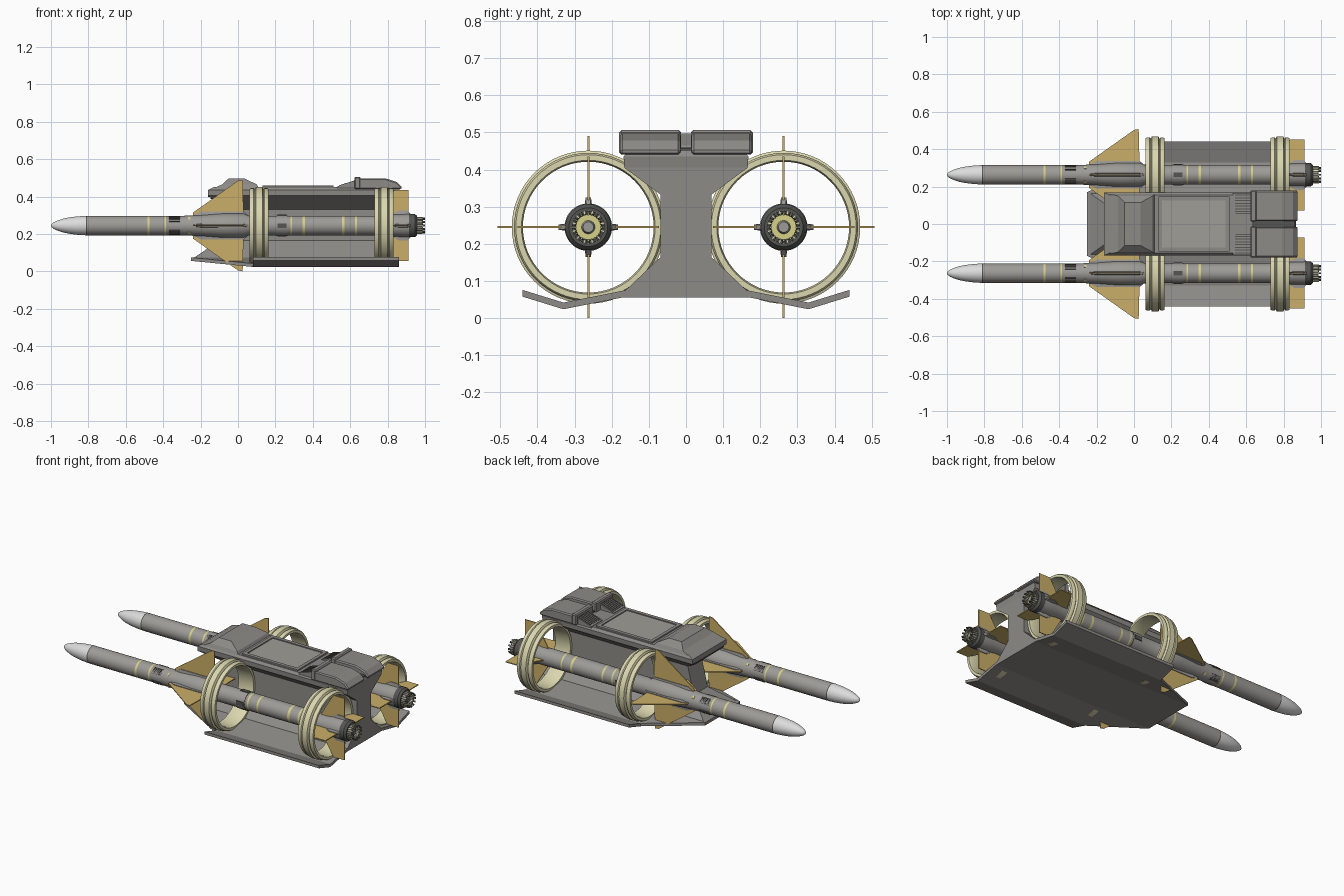
import bpy, bmesh, math
from mathutils import Vector, Matrix

if "Cube" in bpy.data.objects:
    bpy.data.objects.remove(bpy.data.objects["Cube"])

def mat(name, c):
    m = bpy.data.materials.new(name)
    m.diffuse_color = (*c, 1)
    m.use_nodes = True
    m.node_tree.nodes["Principled BSDF"].inputs["Base Color"].default_value = m.diffuse_color
    return m

GREY = mat("hull grey", (.27, .26, .245))
PANEL = mat("panel grey", (.35, .34, .31))
MISSILE = mat("tube grey", (.34, .33, .31))
NOSE = mat("nose light grey", (.72, .72, .72))
GOLD = mat("fin gold", (.60, .43, .14))
CREAM = mat("ring cream", (.71, .68, .43))
YELLOW = mat("band yellow", (.68, .64, .25))
DARK = mat("dark grey", (.09, .09, .085))
YC, ZC = .263, .245          # missile axis

def finish(name, bm, mats, smooth=False, bevel=0):
    bmesh.ops.recalc_face_normals(bm, faces=bm.faces)
    me = bpy.data.meshes.new(name)
    bm.to_mesh(me)
    bm.free()
    ob = bpy.data.objects.new(name, me)
    bpy.context.collection.objects.link(ob)
    for m in mats:
        me.materials.append(m)
    if bevel:
        b = ob.modifiers.new("bevel", 'BEVEL')
        b.width, b.segments, b.limit_method = bevel, 1, 'ANGLE'
    if smooth:
        bpy.ops.object.select_all(action='DESELECT')
        ob.select_set(True)
        bpy.context.view_layer.objects.active = ob
        bpy.ops.object.shade_smooth_by_angle(angle=math.radians(35))
    return ob

def add_loft(bm, sections, M=Matrix()):
    """Skin a list of equal-length closed loops and cap both ends."""
    rows = [[bm.verts.new(M @ Vector(p)) for p in s] for s in sections]
    n = len(rows[0])
    for a, b in zip(rows, rows[1:]):
        for i in range(n):
            j = (i + 1) % n
            bm.faces.new((a[i], a[j], b[j], b[i]))
    bm.faces.new(rows[0])
    bm.faces.new(rows[-1])

def add_box(bm, x, y, z, M=Matrix()):
    add_loft(bm, [[(x[0], y[0], k), (x[1], y[0], k), (x[1], y[1], k), (x[0], y[1], k)] for k in z], M)

def levels(rows):
    """Stacked rectangles: z, half width, front x, rear x."""
    return [[(a, -w, z), (b, -w, z), (b, w, z), (a, w, z)] for z, w, a, b in rows]

def axis(y, ang=0):
    return Matrix.Translation((0, y, ZC)) @ Matrix.Rotation(ang, 4, 'X')

def lathe(name, prof, y, mats, closed=False, n=48):
    """Revolve (x, radius, material index) around the missile axis."""
    bm = bmesh.new()
    rows = []
    for x, r, _ in prof:
        rows.append([bm.verts.new((x, y + r * math.cos(2 * math.pi * k / n), ZC + r * math.sin(2 * math.pi * k / n)))
                     for k in range(n)])
    m = len(rows)
    for i in range(m if closed else m - 1):
        a, b = rows[i], rows[(i + 1) % m]
        for k in range(n):
            j = (k + 1) % n
            bm.faces.new((a[k], a[j], b[j], b[k])).material_index = prof[i][2]
    bmesh.ops.remove_doubles(bm, verts=bm.verts, dist=1e-5)
    return finish(name, bm, mats, smooth=True)

# ---- central hull: waisted body with overhanging top
bm = bmesh.new()
add_loft(bm, levels([(.07, .168, -.24, .86), (.165, .068, -.10, .86), (.332, .068, -.06, .86),
                     (.405, .166, -.16, .86), (.435, .168, -.16, .865), (.45, .155, -.13, .86)]))
finish("hull", bm, [GREY])

# ---- drooped lower plate with upturned lips and tapered front
bm = bmesh.new()
half = [(.44, .058, .08), (.33, .024, .08), (.17, .056, -.25)]
stations = [(-y, z, x) for y, z, x in half] + half[::-1]
add_loft(bm, [[(x, y, z), (.86, y, z), (.86, y, z + .018), (x, y, z + .018)] for y, z, x in stations])
finish("lower_plate", bm, [GREY])

# ---- front hump
bm = bmesh.new()
add_loft(bm, levels([(.44, .162, -.14, .115), (.465, .15, -.085, .10), (.497, .115, -.05, .035)]))
finish("front_hump", bm, [GREY])

# ---- front intake slats on the sloping chin
bm = bmesh.new()
for i in range(7):
    t = (i + .5) / 7
    z, x, w = .332 + .073 * t, -.06 - .10 * t, .055 + .09 * t
    add_box(bm, (x - .008, x + .02), (-w, w), (z - .003, z + .003))
finish("intake_slats", bm, [DARK])

# ---- top panel and its frame
bm = bmesh.new()
add_box(bm, (.15, .49), (-.125, .125), (.445, .453))
finish("top_panel", bm, [PANEL])
bm = bmesh.new()
for s in (-1, 1):
    add_box(bm, (.13, .51), sorted((s * .125, s * .147)), (.445, .459))
    cx = .32 + s * .18
    add_box(bm, (cx - .01, cx + .01), (-.125, .125), (.445, .459))
finish("panel_frame", bm, [GREY])

# ---- rear twin housings, louvred ramps
for s, side in ((1, "left"), (-1, "right")):
    bm = bmesh.new()
    prof = [(.622, .44), (.622, .497), (.79, .497), (.85, .478), (.88, .448), (.87, .44)]
    add_loft(bm, [[(x, s * y, z) for x, z in prof] for y in (.015, .178)])
    finish("rear_housing_" + side, bm, [GREY], bevel=.008)
    bm = bmesh.new()
    add_box(bm, (.622, .655), sorted((s * .013, s * .18)), (.44, .506))
    finish("housing_rim_" + side, bm, [GREY], bevel=.006)
    bm = bmesh.new()
    add_loft(bm, [[(.53, s * y, .445), (.53, s * y, .454), (.625, s * y, .484), (.625, s * y, .445)]
                  for y in (.055, .165)])
    finish("louvre_ramp_" + side, bm, [GREY])
    bm = bmesh.new()
    for i in range(7):
        y = s * (.066 + i * .0148)
        add_loft(bm, [[(.54, y + d, .45), (.54, y + d, .460), (.622, y + d, .486), (.622, y + d, .45)]
                      for d in (-.003, .003)])
    finish("louvres_" + side, bm, [DARK])
bm = bmesh.new()
add_box(bm, (.63, .86), (-.016, .016), (.44, .458))
finish("housing_gap", bm, [DARK])

# ---- everything mounted on each side
for s, side in ((1, "left"), (-1, "right")):
    y = s * YC
    # ribbed support rings
    for x0, which in ((.062, "front"), (.73, "rear")):
        prof = [(0, .180), (0, .195), (.008, .200), (.022, .200), (.028, .193), (.034, .206), (.068, .206),
                (.074, .193), (.080, .200), (.094, .200), (.102, .195), (.102, .180), (.088, .176), (.014, .176)]
        lathe(f"{which}_ring_{side}", [(x0 + a, r, 0) for a, r in prof], y, [CREAM], closed=True, n=64)

    # missile tube with nose and painted bands
    R = .052
    prof = [(-1, 0, 0), (-.996, .009, 0), (-.985, .018, 0), (-.965, .027, 0), (-.935, .037, 0), (-.9, .044, 0),
            (-.86, .049, 0), (-.812, R, 3), (-.806, R, 1), (-.485, R, 2), (-.472, R, 1), (-.394, R, 2),
            (-.384, R, 1), (-.3, R, 1), (-.2, .056, 1), (-.09, .064, 1), (.03, .064, 1), (.06, R, 1),
            (.205, R, 3), (.205, .055, 1), (.265, .055, 3), (.265, R, 1), (.28, R, 2), (.29, R, 1),
            (.345, R, 2), (.357, R, 1), (.555, R, 2), (.57, R, 1), (.625, R, 2), (.635, R, 1),
            (.80, R, 1), (.84, .06, 1), (.915, .062, 3), (.945, .062, 3), (.958, .052, 3), (.958, .044, 3),
            (.985, .044, 3), (.985, .036, 3), (.965, .034, 2), (.965, .018, 1), (.98, .014, 1), (.98, 0, 1)]
    lathe("missile_" + side, prof, y, [NOSE, MISSILE, YELLOW, DARK])

    # fins in a cross, with their roots
    for name, pts in (("front", [(-.24, .05), (-.24, .07), (0, .24), (.025, .245), (.03, .05)]),
                      ("rear", [(.75, .05), (.82, .165), (.836, .19), (.912, .19), (.912, .05)])):
        bm = bmesh.new()
        for k in range(4):
            add_loft(bm, [[(x, d, r) for x, r in pts] for d in (-.0028, .0028)], axis(y, k * math.pi / 2))
        finish(f"{name}_fins_{side}", bm, [GOLD])
    bm = bmesh.new()
    for k in range(4):
        for a, b, h in ((-.26, .06, .074), (.80, .935, .08)):
            secs = [(a, .045, .004), (a + .06, h, .012), (b - .03, h, .012), (b, .05, .006)]
            add_loft(bm, [[(x, -w, .04), (x, w, .04), (x, w * .6, r), (x, -w * .6, r)] for x, r, w in secs],
                     axis(y, k * math.pi / 2))
    finish("fin_roots_" + side, bm, [MISSILE])

    # diagonal slots, small yellow markers, side clamps
    slots, marks = bmesh.new(), bmesh.new()
    for k in range(4):
        c = math.pi / 4 + k * math.pi / 2
        for i in range(6):
            add_box(slots, (-.37, -.31), (-.0016, .0016), (.045, .0545), axis(y, c + (i - 2.5) * .14))
        add_box(marks, (-.268, -.255), (-.008, .008), (.045, .0555), axis(y, c))
        add_box(slots, (.21, .26), (-.012, .012), (.045, .058), axis(y, k * math.pi / 2))
    finish("tube_slots_" + side, slots, [DARK])
    finish("tube_markers_" + side, marks, [YELLOW])

    # nozzle: radial vanes and end teeth
    vanes, teeth = bmesh.new(), bmesh.new()
    for k in range(24):
        add_box(vanes, (.958, .988), (-.0016, .0016), (.032, .046), axis(y, k * math.pi / 12))
    for k in range(12):
        add_box(teeth, (.96, 1.0), (-.005, .005), (.037, .043), axis(y, k * math.pi / 6))
    finish("nozzle_vanes_" + side, vanes, [CREAM])
    finish("nozzle_teeth_" + side, teeth, [DARK])
